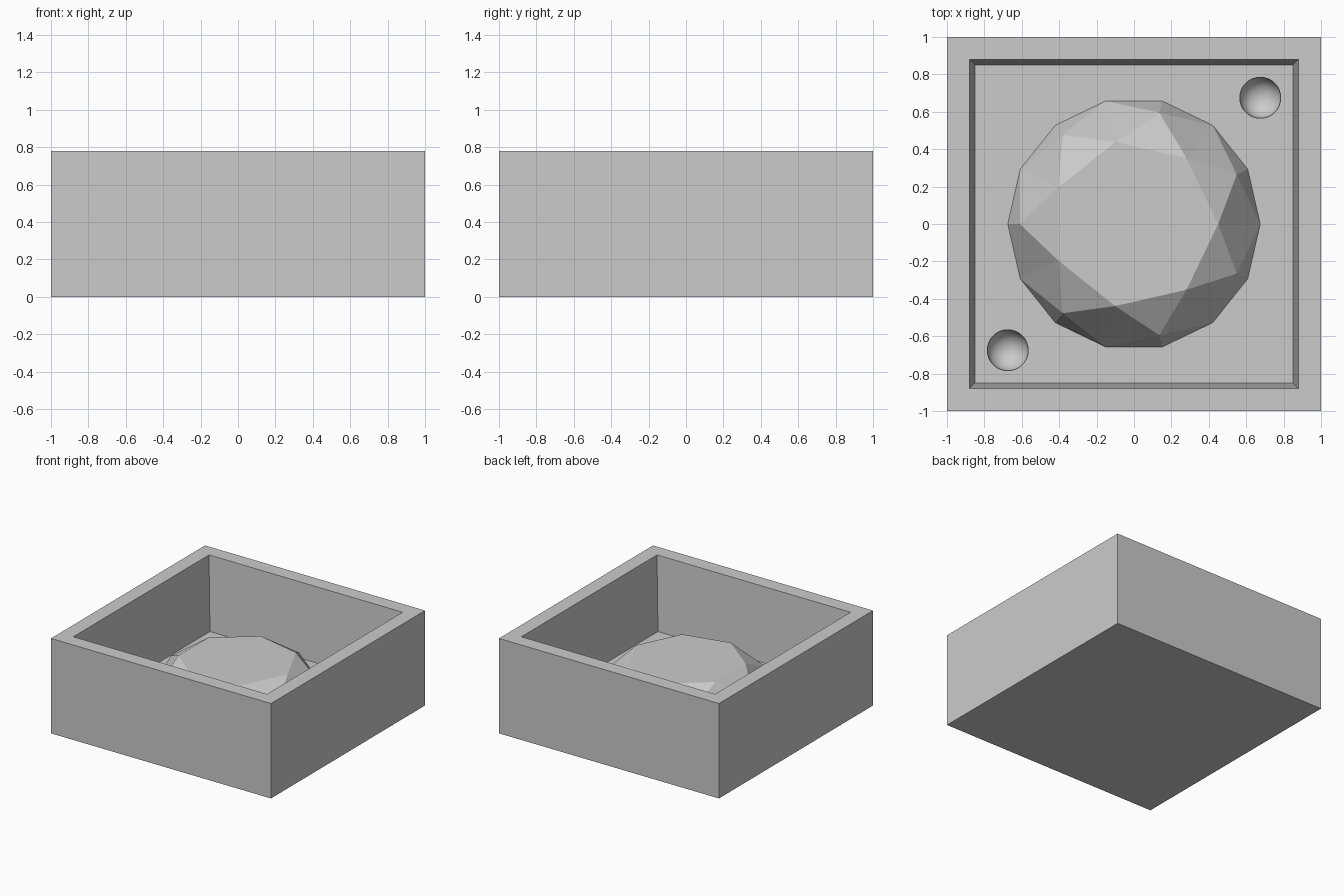
import bpy
import bmesh
from math import sin, cos, pi

cube = bpy.data.objects.get("Cube")
if cube:
    bpy.data.objects.remove(cube, do_unlink=True)

HEIGHT, FLOOR = 0.78, 0.17
SIDES = 7
STEP = 2 * pi / SIDES

grey = bpy.data.materials.new("plain grey")
grey.use_nodes = True
grey.diffuse_color = (0.6, 0.6, 0.6, 1)
grey.node_tree.nodes["Principled BSDF"].inputs["Base Color"].default_value = (0.6, 0.6, 0.6, 1)


def make_object(name, bm):
    bmesh.ops.recalc_face_normals(bm, faces=bm.faces)
    mesh = bpy.data.meshes.new(name)
    bm.to_mesh(mesh)
    bm.free()
    mesh.materials.append(grey)
    obj = bpy.data.objects.new(name, mesh)
    bpy.context.collection.objects.link(obj)
    return obj


def tapered_block(name, half_bottom, half_top, z0, z1):
    """Square block whose half width changes from bottom to top."""
    bm = bmesh.new()
    bmesh.ops.create_cube(bm, size=2)
    for v in bm.verts:
        half, z = (half_top, z1) if v.co.z > 0 else (half_bottom, z0)
        v.co = (v.co.x * half, v.co.y * half, z)
    return make_object(name, bm)


def key_cutter(name, x, y):
    bm = bmesh.new()
    bmesh.ops.create_uvsphere(bm, u_segments=32, v_segments=17, radius=0.11)
    bmesh.ops.translate(bm, verts=bm.verts, vec=(x, y, FLOOR))
    for f in bm.faces:
        f.smooth = True
    return make_object(name, bm)


def cut(target, cutter):
    mod = target.modifiers.new("cut", "BOOLEAN")
    mod.operation = "DIFFERENCE"
    mod.solver = "EXACT"
    mod.object = cutter
    with bpy.context.temp_override(object=target, active_object=target):
        bpy.ops.object.modifier_apply(modifier=mod.name)
    bpy.data.objects.remove(cutter, do_unlink=True)


# Open box with drafted inner walls and two round locating dents in its floor
box = tapered_block("mould_box", 1, 1, 0, HEIGHT)
top = HEIGHT + 0.1
cut(box, tapered_block("cavity_cutter", 0.85, 0.88 + 0.03 * 0.1 / 0.61, FLOOR, top))
for side in (-1, 1):
    cut(box, key_cutter("key_cutter", side * 0.675, side * 0.675))

# Gem crown: flat table, star facets, kites and girdle facets
bm = bmesh.new()


def ring(radius, z, count, turn=0):
    return [bm.verts.new((radius * cos(a), radius * sin(a), z))
            for a in (2 * pi * i / count + turn for i in range(count))]


table = ring(0.45, 0.49, SIDES)
middle = ring(0.61, 0.36, SIDES, STEP / 2)
girdle = ring(0.675, FLOOR, 2 * SIDES)
base = ring(0.675, FLOOR - 0.02, 2 * SIDES)
bm.faces.new(table)
bm.faces.new(base)
for i in range(SIDES):
    t, m, left = table[i], middle[i], middle[i - 1]
    tip, between, after = girdle[2 * i], girdle[2 * i + 1], girdle[(2 * i + 2) % (2 * SIDES)]
    bm.faces.new((t, m, table[(i + 1) % SIDES]))
    bm.faces.new((t, left, tip))
    bm.faces.new((t, tip, m))
    bm.faces.new((m, tip, between))
    bm.faces.new((m, between, after))
for i in range(2 * SIDES):
    bm.faces.new((girdle[i - 1], girdle[i], base[i], base[i - 1]))
make_object("gem_crown", bm)
